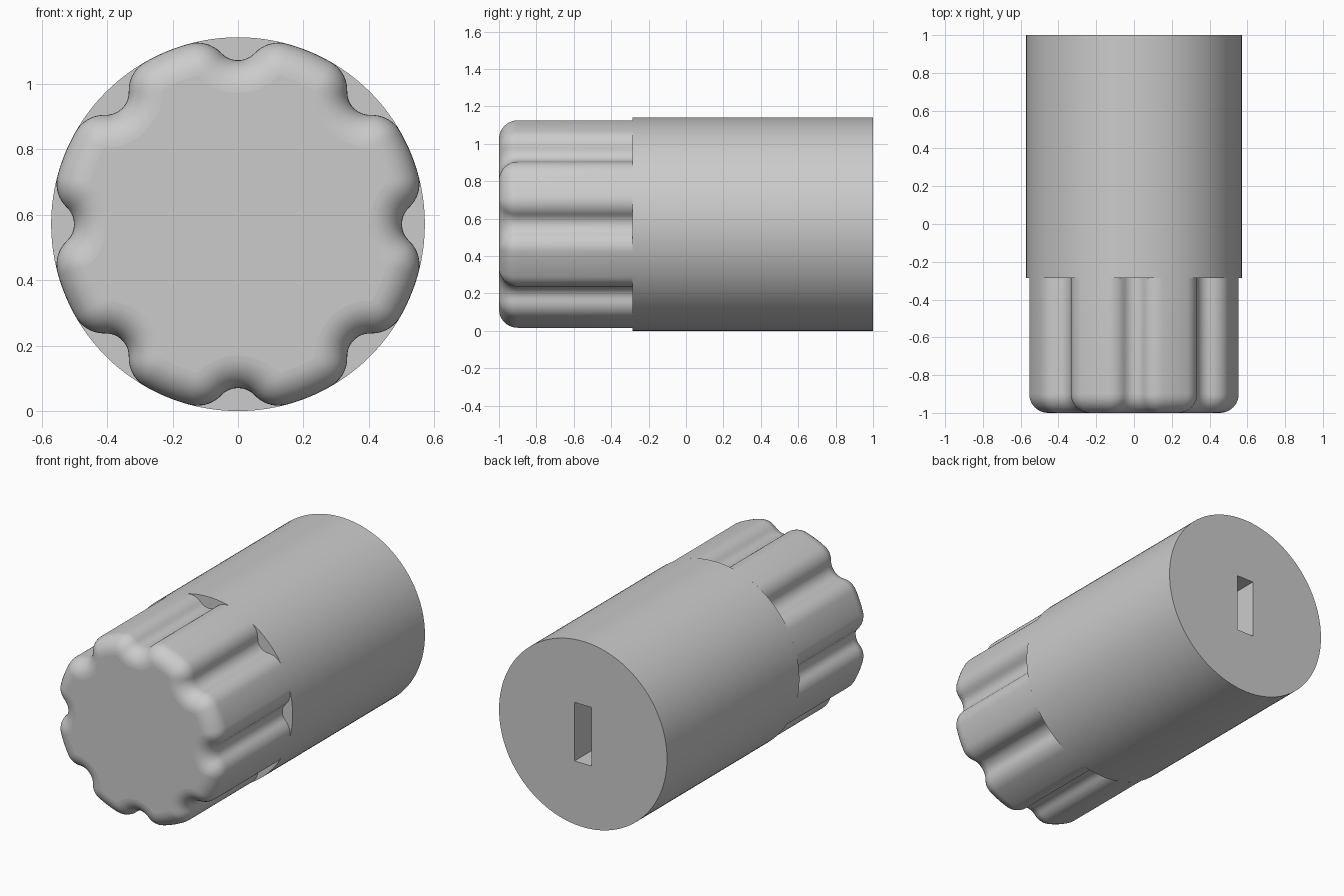
import bpy, bmesh
from math import sin, cos, sqrt, pi, radians, acos

cube = bpy.data.objects.get("Cube")
if cube:
    bpy.data.objects.remove(cube, do_unlink=True)

R = 0.571          # outer radius, also height of the axis
NOTCH = 0.07       # finger groove radius, centred on the rim
ROUND = 0.1        # rounding beside grooves and around the front edge
LOBES = 8
STEP_Y = -0.285    # where the grip meets the body

grey = bpy.data.materials.new("plain grey")
grey.use_nodes = True
colour = (0.6, 0.6, 0.6, 1)
grey.diffuse_color = colour
grey.node_tree.nodes["Principled BSDF"].inputs["Base Color"].default_value = colour


def add_object(name, bm):
    bmesh.ops.recalc_face_normals(bm, faces=bm.faces)
    mesh = bpy.data.meshes.new(name)
    bm.to_mesh(mesh)
    bm.free()
    mesh.materials.append(grey)
    obj = bpy.data.objects.new(name, mesh)
    bpy.context.collection.objects.link(obj)
    return obj


def smooth(obj):
    bpy.ops.object.select_all(action='DESELECT')
    obj.select_set(True)
    bpy.context.view_layer.objects.active = obj
    bpy.ops.object.shade_smooth_by_angle(angle=radians(35))
    for p in obj.data.polygons:      # end caps stay flat
        if len(p.vertices) > 4:
            p.use_smooth = False


# Grip outline: groove arc, rounded shoulder, then the outer circle
inner = R - ROUND
shoulder = acos((R**2 + inner**2 - (NOTCH + ROUND)**2) / (2 * R * inner))
PITCH = 2 * pi / LOBES


def outline(angle):
    t = abs((angle + PITCH / 2) % PITCH - PITCH / 2)
    if t >= shoulder:
        return R
    far = inner * cos(shoulder - t) + sqrt(max(0, ROUND**2 - (inner * sin(shoulder - t))**2))
    if R * sin(t) < NOTCH:
        near = R * cos(t) - sqrt(NOTCH**2 - (R * sin(t))**2)
        return min(far, near) if t > radians(5.6) else near
    return far


def inset_radius(angle, d):
    # radius of the outline moved inwards by d
    best = outline(angle) - d
    for i in range(-100, 101):
        step = i * radians(0.15)
        r = outline(angle + step)
        across = r * sin(step)
        if abs(across) < d:
            best = min(best, r * cos(step) - sqrt(d * d - across * across))
    return best


# Scalloped grip with a rounded front edge
PER_LOBE, BEVEL = 48, 10
count = PER_LOBE * LOBES
levels = [(STEP_Y, 0)]
for k in range(BEVEL + 1):
    a = k / BEVEL * pi / 2
    levels.append((-1 + ROUND * (1 - sin(a)), ROUND * (1 - cos(a))))
bm = bmesh.new()
rings = []
for y, d in levels:
    radii = [inset_radius(PITCH * i / PER_LOBE, d) for i in range(PER_LOBE)]
    rings.append([bm.verts.new((radii[i % PER_LOBE] * cos(2 * pi * i / count), y,
                                R + radii[i % PER_LOBE] * sin(2 * pi * i / count)))
                  for i in range(count)])
for a, b in zip(rings, rings[1:]):
    for i in range(count):
        j = (i + 1) % count
        bm.faces.new((a[i], a[j], b[j], b[i]))
bm.faces.new(rings[-1])
bm.faces.new(rings[0])
smooth(add_object("grip", bm))

# Cylindrical body with a rectangular shaft slot sunk into the back
bm = bmesh.new()
sides = 128
ends = []
for y in (STEP_Y, 1):
    ends.append([bm.verts.new((R * cos(2 * pi * i / sides), y, R + R * sin(2 * pi * i / sides)))
                 for i in range(sides)])
front, back = ends
for i in range(sides):
    j = (i + 1) % sides
    bm.faces.new((front[i], front[j], back[j], back[i]))
bm.faces.new(front)
w, h, floor_y = 0.058, 0.18, 0.4
corners = [(w, h), (-w, h), (-w, -h), (w, -h)]
mouth = [bm.verts.new((x, 1, R + z)) for x, z in corners]
deep = [bm.verts.new((x, floor_y, R + z)) for x, z in corners]
for i in range(4):
    j = (i + 1) % 4
    bm.faces.new((mouth[i], mouth[j], deep[j], deep[i]))
bm.faces.new(deep)
rim = [e for e in bm.edges if all(v.co.y > 0.99 for v in e.verts)]
bmesh.ops.triangle_fill(bm, edges=rim, use_beauty=True)
smooth(add_object("body", bm))
